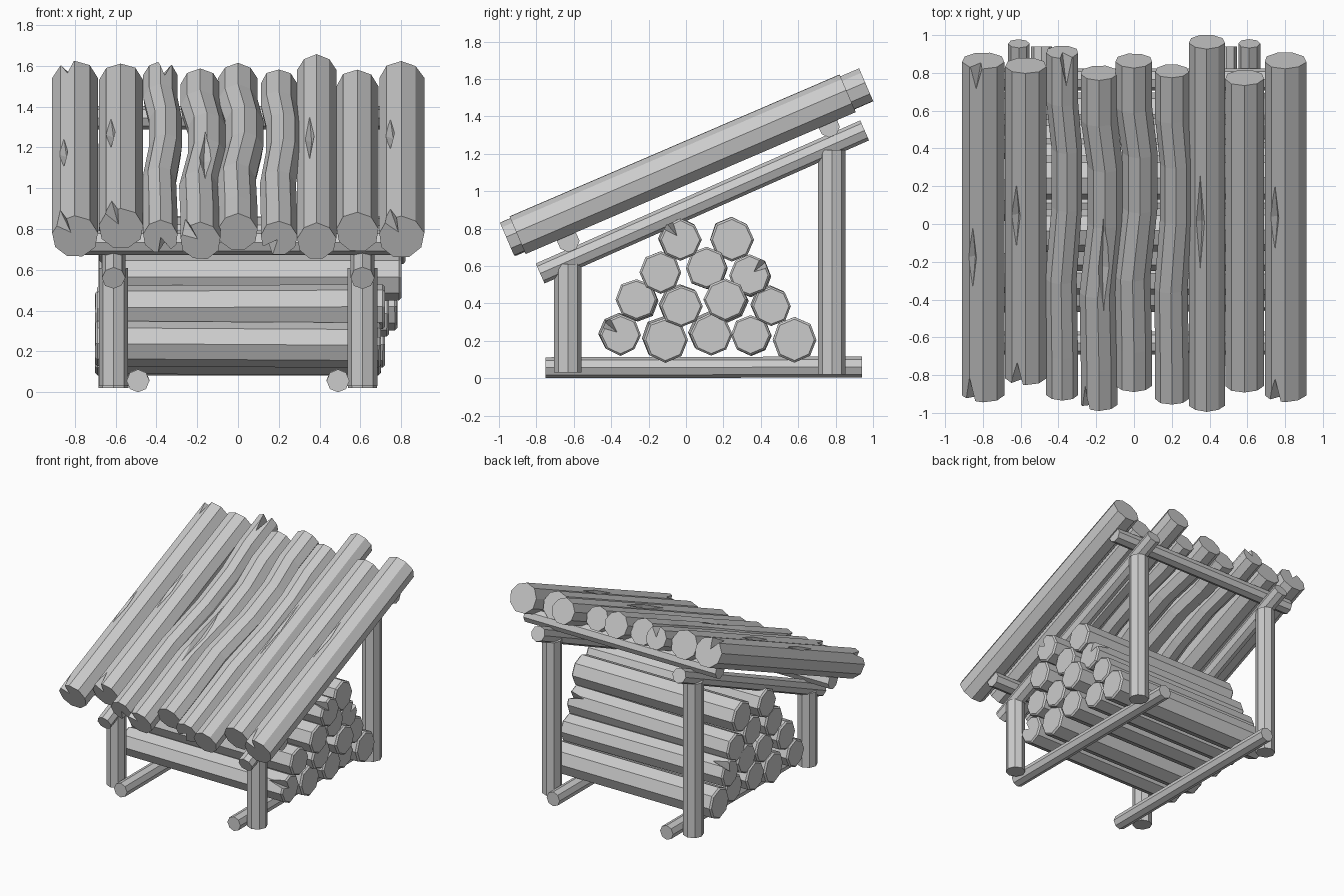
import bpy, bmesh, random
from math import sin, cos, radians
from mathutils import Vector, Matrix

random.seed(4)
if "Cube" in bpy.data.objects:
    bpy.data.objects.remove(bpy.data.objects["Cube"])

wood = bpy.data.materials.new("plain grey wood")
wood.use_nodes = True
GREY = (0.6, 0.6, 0.6, 1)
wood.diffuse_color = GREY
wood.node_tree.nodes["Principled BSDF"].inputs["Base Color"].default_value = GREY

BEND = [(0, 0), (.12, 0), (.34, -.25), (.55, 1), (.72, 1), (.86, 0), (1, 0)]


def add_object(name, bm, matrix):
    bmesh.ops.recalc_face_normals(bm, faces=bm.faces)
    mesh = bpy.data.meshes.new(name)
    bm.to_mesh(mesh)
    bm.free()
    obj = bpy.data.objects.new(name, mesh)
    bpy.context.collection.objects.link(obj)
    obj.matrix_world = matrix
    return obj


def log(name, start, end, r, sides=8, bend=0, rim=0, jitter=.03, cuts=()):
    """Faceted log from start to end. Each cut is (fraction along the log,
    angle round it, half length, half width, depth)."""
    start, end = Vector(start), Vector(end)
    length = (end - start).length
    along = (end - start).normalized()
    up = Vector((0, 1, 0)) if abs(along.z) > .9 else Vector((0, 0, 1))
    side = along.cross(up).normalized()
    matrix = Matrix((side, along, side.cross(along))).transposed().to_4x4()
    matrix.translation = start

    # rings as (distance, sideways offset, scale)
    if bend:
        rings = [(t * length, bend * b, 1 - .04 * abs(b)) for t, b in BEND]
    else:
        rings = [(0, 0, 1), (length, 0, 1)]
    if rim:
        rings = [(0, 0, 1 - rim), (rim * r, 0, 1),
                 (length - rim * r, 0, 1), (length, 0, 1 - rim)]
    radii = [r * (1 + random.uniform(-jitter, jitter)) for _ in range(sides)]
    bm = bmesh.new()
    loops = []
    for y, off, s in rings:
        angles = [radians(90 + 360 * i / sides) for i in range(sides)]
        loops.append([bm.verts.new((off + s * q * cos(a), y, s * q * sin(a)))
                      for q, a in zip(radii, angles)])
    for a, b in zip(loops, loops[1:]):
        for i in range(sides):
            j = (i + 1) % sides
            bm.faces.new((a[i], a[j], b[j], b[i]))
    bm.faces.new(loops[0])
    bm.faces.new(loops[-1])
    obj = add_object(name, bm, matrix)
    obj.data.materials.append(wood)

    # splits and gouges: long diamond shaped wedges taken out of the surface
    for t, angle, half_len, half_wide, depth in cuts:
        bm = bmesh.new()
        a = radians(angle)
        out, tan = Vector((cos(a), 0, sin(a))), Vector((-sin(a), 0, cos(a)))
        mid = out * r * .97 + Vector((0, t * length, 0))
        points = [mid + tan * half_wide, mid + Vector((0, half_len, 0)),
                  mid - tan * half_wide, mid - Vector((0, half_len, 0))]
        belt = [bm.verts.new(p) for p in points]
        tips = [bm.verts.new(mid + out * k) for k in (depth, -depth)]
        for i in range(4):
            for tip in tips:
                bm.faces.new((belt[i], belt[(i + 1) % 4], tip))
        cutter = add_object("cutter", bm, matrix)
        cutter.data.materials.append(wood)
        cutter.hide_render = True
        mod = obj.modifiers.new("split", 'BOOLEAN')
        mod.operation, mod.solver, mod.object = 'DIFFERENCE', 'EXACT', cutter
        bpy.context.view_layer.objects.active = obj
        bpy.ops.object.modifier_apply(modifier=mod.name)
        bpy.data.objects.remove(cutter)
    return obj


def notch(t, angle, half_len=.13, depth=.08):
    return (t, angle, half_len, .035, depth)


def gouge(t, angle=115, half_len=.2, half_wide=.026):
    return (t, angle, half_len, half_wide, .03)


# sloping roof: x, radius, front y, back y, bend, cuts
roof = [
    (-.80, .113, -.90, .865, 0, [notch(0, 130), notch(1, 110), gouge(.43, 120)]),
    (-.575, .110, -.81, .84, 0, [notch(0, 115), gouge(.54, 117)]),
    (-.38, .087, -.90, .91, .025, [notch(1, 75, .16), notch(0, 285)]),
    (-.185, .100, -.95, .80, .032, [notch(0, 140), gouge(.43, 75, .32, .036)]),
    (0, .098, -.85, .865, .032, []),
    (.20, .092, -.92, .81, .022, [notch(0, 230)]),
    (.385, .097, -.955, .965, 0, [gouge(.52, 112, .29)]),
    (.585, .106, -.85, .775, 0, []),
    (.80, .112, -.90, .865, 0, [notch(0, 120), gouge(.55, 120)]),
]
for i, (x, r, y0, y1, bend, cuts) in enumerate(roof):
    log(f"roof_log_{i + 1}", (x, y0, 1.15 + .43 * y0), (x, y1, 1.15 + .43 * y1),
        r, 9, bend, cuts=cuts)

# frame: sills, posts and rafters on each side
for word, s in (("right", -1), ("left", 1)):
    log(f"{word}_sill", (s * .49, -.75, .056), (s * .49, .94, .06), .056, jitter=0)
    x = s * .61
    log(f"{word}_front_post", (x, -.63, .03), (x, -.63, .61), .073)
    log(f"{word}_back_post", (x, .78, .02), (x, .78, 1.22), .073)
    log(f"{word}_rafter", (x, -.78, .56), (x, .955, 1.325), .058)

# cross beams under the roof
log("front_beam", (-.83, -.63, .735), (.83, -.63, .735), .06)
log("back_beam", (-.83, .765, 1.345), (.83, .765, 1.345), .057)

# stacked firewood: y, z, radius, right end, left end, cuts
stack = [
    (-.35, .23, .108, -.70, .70, [notch(1, 40)]),
    (-.11, .205, .12, -.68, .70, []),
    (.135, .235, .112, -.69, .72, []),
    (.345, .23, .108, -.66, .68, []),
    (.58, .205, .12, -.70, .70, []),
    (-.265, .42, .112, -.69, .72, []),
    (-.025, .385, .112, -.66, .74, []),
    (.21, .42, .115, -.68, .78, []),
    (.455, .385, .105, -.70, .70, [notch(0, 120)]),
    (-.135, .565, .112, -.67, .80, []),
    (.11, .59, .112, -.66, .76, []),
    (.34, .55, .112, -.68, .72, [notch(1, 140)]),
    (-.03, .74, .112, -.68, .82, [notch(1, 50)]),
    (.245, .74, .118, -.66, .74, []),
]
for i, (y, z, r, x0, x1, cuts) in enumerate(stack):
    tilt = random.uniform(-.01, .01)
    log(f"firewood_{i + 1}", (x0, y + tilt, z - tilt), (x1, y, z), r,
        rim=.1, cuts=cuts)
